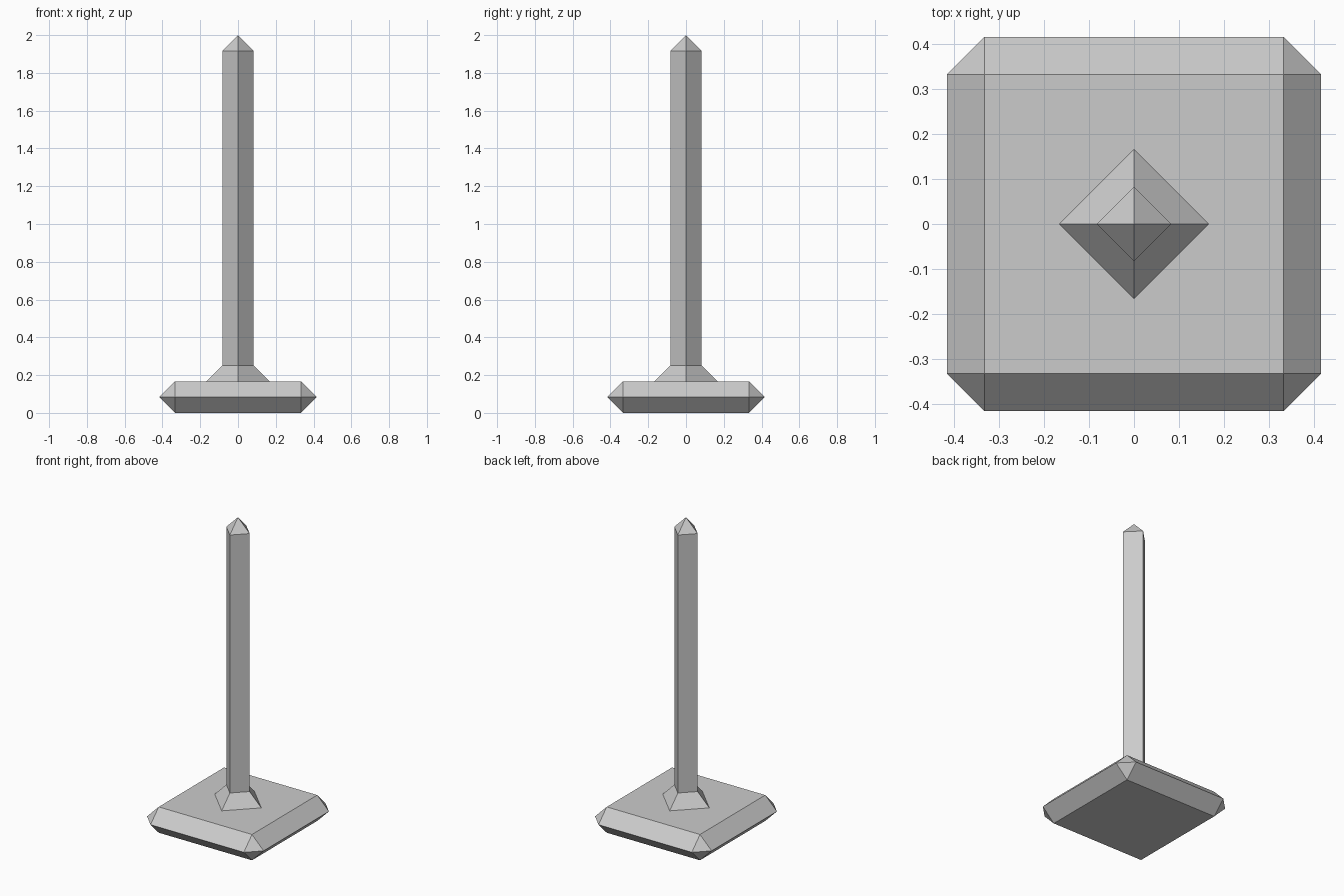
import bpy
import bmesh

if "Cube" in bpy.data.objects:
    bpy.data.objects.remove(bpy.data.objects["Cube"])

U = 1 / 12  # design module

grey = bpy.data.materials.new("light grey")
grey.diffuse_color = (0.6, 0.6, 0.6, 1)
grey.use_nodes = True
grey.node_tree.nodes["Principled BSDF"].inputs["Base Color"].default_value = grey.diffuse_color


def add_object(name, bm):
    bmesh.ops.recalc_face_normals(bm, faces=bm.faces)
    mesh = bpy.data.meshes.new(name)
    bm.to_mesh(mesh)
    bm.free()
    mesh.materials.append(grey)
    bpy.context.collection.objects.link(bpy.data.objects.new(name, mesh))


# Base: square slab with bevelled rim and clipped corners
bm = bmesh.new()
for sx in (-1, 1):
    for sy in (-1, 1):
        for x, y, z in ((4, 4, 0), (5, 4, 1), (4, 5, 1), (4, 4, 2)):
            bm.verts.new((sx * x * U, sy * y * U, z * U))
bmesh.ops.convex_hull(bm, input=bm.verts)
bmesh.ops.dissolve_limit(bm, angle_limit=0.01, verts=bm.verts, edges=bm.edges)
add_object("base", bm)

# Post: diamond section with flared foot, straight shaft and pointed tip
bm = bmesh.new()
rings = []
for r, z in ((2, 2), (1, 3), (1, 23)):
    rings.append([bm.verts.new((x * r * U, y * r * U, z * U))
                  for x, y in ((1, 0), (0, 1), (-1, 0), (0, -1))])
tip = bm.verts.new((0, 0, 24 * U))
for i in range(4):
    j = (i + 1) % 4
    for low, high in zip(rings, rings[1:]):
        bm.faces.new((low[i], low[j], high[j], high[i]))
    bm.faces.new((rings[-1][i], rings[-1][j], tip))
add_object("post", bm)
